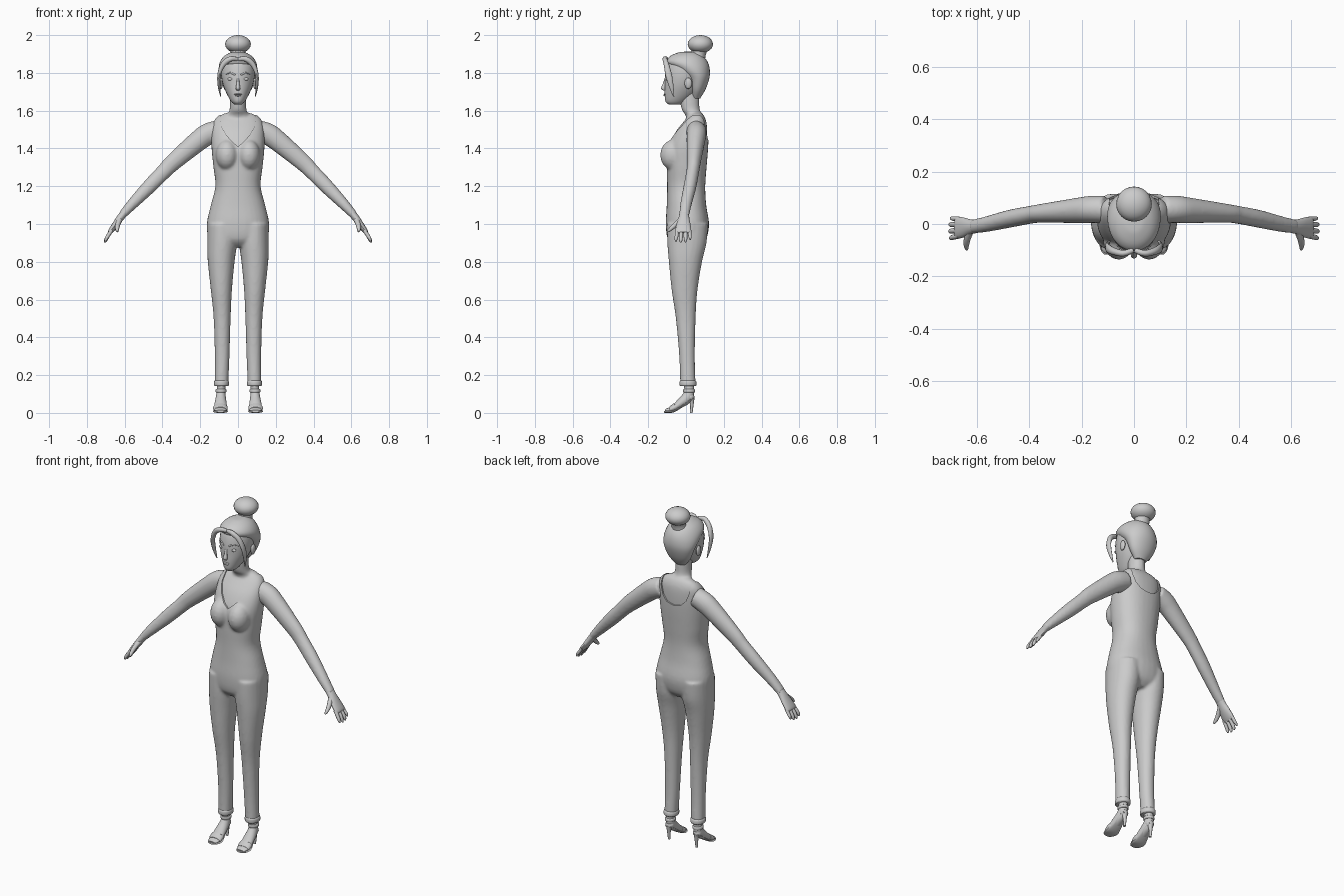
import bpy, bmesh, math
from mathutils import Vector, Matrix

grey = bpy.data.materials.new("plain grey")
grey.diffuse_color = (0.6, 0.6, 0.6, 1)
X, Y = Vector((1, 0, 0)), Vector((0, 1, 0))
SIDES = (1, -1)


def smooth_rows(rows, steps):
    """Catmull-Rom resampling of rows of numbers."""
    out = []
    for i in range(len(rows) - 1):
        quad = [rows[max(0, min(len(rows) - 1, i + k))] for k in (-1, 0, 1, 2)]
        for j in range(steps):
            t = j / steps
            out.append([0.5 * (2 * b + (c - a) * t + (2 * a - 5 * b + 4 * c - d) * t * t
                               + (3 * b - a - 3 * c + d) * t ** 3) for a, b, c, d in zip(*quad)])
    return out + [list(rows[-1])]


def loft(bm, rows, hint=None, n=20, steps=4, s=1, p=2.0):
    """Rows (x, y, z, a, b): level rings, or rings across the path with b along hint."""
    rows = smooth_rows(rows, steps)
    pts = [Vector(r[:3]) for r in rows]
    rings = []
    for i, r in enumerate(rows):
        u, v = X, Y
        if hint:
            t = (pts[min(i + 1, len(pts) - 1)] - pts[max(i - 1, 0)]).normalized()
            u = t.cross(hint).normalized()
            v = u.cross(t)
        ring = []
        for k in range(n):
            c, d = math.cos(2 * math.pi * k / n), math.sin(2 * math.pi * k / n)
            q = (pts[i] + u * r[3] * math.copysign(abs(c) ** (2 / p), c)
                 + v * r[4] * math.copysign(abs(d) ** (2 / p), d))
            ring.append(bm.verts.new((q.x * s, q.y, q.z)))
        rings.append(ring)
    for lo, hi in zip(rings, rings[1:]):
        for k in range(n):
            bm.faces.new((lo[k], lo[(k + 1) % n], hi[(k + 1) % n], hi[k]))
    bm.faces.new(rings[0])
    bm.faces.new(rings[-1])


def level(rows, grow=0.0):
    """Turn (z, centre x, front y, back y, half width) into loft rows."""
    return [(x, (f + b) / 2, z, w + grow, (b - f) / 2 + grow) for z, x, f, b, w in rows]


def ball(bm, centre, radii, seg=20):
    m = Matrix.Translation(centre) @ Matrix.Diagonal((*radii, 1))
    bmesh.ops.create_uvsphere(bm, u_segments=seg, v_segments=seg // 2, radius=1, matrix=m)


def make(name, bm, voxel=0, cutters=()):
    bmesh.ops.recalc_face_normals(bm, faces=bm.faces)
    me = bpy.data.meshes.new(name)
    bm.to_mesh(me)
    bm.free()
    me.materials.append(grey)
    ob = bpy.data.objects.new(name, me)
    bpy.context.collection.objects.link(ob)
    if voxel:
        rm = ob.modifiers.new("blend", 'REMESH')
        rm.mode, rm.voxel_size = 'VOXEL', voxel
        sm = ob.modifiers.new("soften", 'SMOOTH')
        sm.factor, sm.iterations = 0.5, 6
    for c in cutters:
        b = ob.modifiers.new("cut", 'BOOLEAN')
        b.operation, b.object, b.solver = 'DIFFERENCE', c, 'EXACT'
    bpy.ops.object.select_all(action='DESELECT')
    ob.select_set(True)
    bpy.context.view_layer.objects.active = ob
    bpy.ops.object.convert(target='MESH')
    bpy.ops.object.shade_smooth_by_angle(angle=math.radians(45))
    return ob


# Shared torso shape
torso = [(.88, 0, -.06, .07, .09), (.92, 0, -.095, .105, .15), (1.0, 0, -.105, .12, .163),
         (1.1, 0, -.1, .105, .142), (1.2, 0, -.098, .1, .118), (1.3, 0, -.1, .107, .128),
         (1.4, 0, -.098, .115, .138), (1.48, 0, -.065, .118, .138), (1.54, 0, -.02, .114, .128),
         (1.575, 0, .012, .1, .1), (1.59, 0, .025, .085, .06)]


def bust(bm, grow):
    for s in SIDES:
        ball(bm, (s * .058, -.065, 1.365), (.058 + grow, .07 + grow, .08 + grow))


# Neckline cutter: V at the front, scoop at the back
def neckline(name, half, y0, y1):
    bm = bmesh.new()
    outline = half + [(-x, z) for x, z in reversed(half) if x > 0]
    face = bm.faces.new([bm.verts.new((x, y0, z)) for x, z in outline])
    ext = bmesh.ops.extrude_face_region(bm, geom=[face])
    bmesh.ops.translate(bm, vec=(0, y1 - y0, 0),
                        verts=[v for v in ext["geom"] if isinstance(v, bmesh.types.BMVert)])
    ob = make(name, bm)
    ob.hide_render = True
    return ob


front_cut = neckline("front_neckline_cutter", [(0, 1.41), (.03, 1.435), (.065, 1.475),
                                               (.09, 1.52), (.1, 1.7)], -.3, .05)
back_cut = neckline("back_neckline_cutter", [(0, 1.44), (.045, 1.45), (.075, 1.48),
                                             (.093, 1.53), (.1, 1.7)], .045, .3)

# Jumpsuit: torso, bust and trouser legs blended together
legs = [(.15, .0875, -.03, .05, .035), (.3, .084, -.035, .046, .038), (.5, .084, -.053, .05, .044),
        (.65, .088, -.075, .06, .055), (.8, .089, -.09, .084, .07), (.9, .084, -.098, .108, .078),
        (1.0, .083, -.1, .115, .078)]
bm = bmesh.new()
loft(bm, level(torso, .002), n=32, p=2.25)
bust(bm, .002)
for s in SIDES:
    loft(bm, level(legs, .001), s=s, n=24, p=2.1)
suit = make("jumpsuit", bm, .008, (front_cut, back_cut))
for c in (front_cut, back_cut):
    bpy.data.objects.remove(c)

# Trouser hems
bm = bmesh.new()
for s in SIDES:
    loft(bm, level([(.142, .0875, -.03, .051, .036), (.148, .0875, -.034, .056, .04),
                    (.164, .0875, -.034, .055, .04), (.172, .0875, -.03, .05, .035)]), s=s)
make("trouser_hems", bm)

# Skin: upper torso, neck and arms blended together
arm = [(.11, .056, 1.495, .054, .052), (.16, .056, 1.475, .058, .052), (.21, .052, 1.44, .055, .049),
       (.34, .042, 1.33, .046, .037), (.39, .036, 1.28, .041, .034), (.47, .021, 1.198, .038, .034),
       (.56, 0, 1.105, .029, .03), (.615, -.01, 1.045, .021, .027)]
bm = bmesh.new()
loft(bm, level([r for r in torso if r[0] > 1.25], -.006), n=32, p=2.25)
bust(bm, -.006)
loft(bm, level([(1.54, 0, .0, .105, .09), (1.575, 0, -.002, .09, .062), (1.605, 0, -.022, .073, .045),
                (1.66, 0, -.032, .07, .042), (1.73, 0, -.03, .07, .042)]), n=24)
for s in SIDES:
    loft(bm, arm, Y, s=s, n=24)
make("neck_and_arms", bm, .007)

# Hands: palm, four fingers and thumb
bm = bmesh.new()
for s in SIDES:
    loft(bm, [(.605, -.009, 1.055, .02, .026), (.625, -.011, 1.03, .019, .029),
              (.65, -.013, .995, .017, .038), (.675, -.014, .962, .013, .042),
              (.681, -.014, .953, .007, .038)], Y, s=s, n=16)
    for y, drop, r in ((-.046, .006, .01), (-.024, 0, .0105), (-.002, .002, .0105), (.019, .014, .009)):
        loft(bm, [(.668, y, .968, r, r), (.688, y * 1.08, .938, r, r),
                  (.700 - drop / 3, y * 1.15, .915 + drop, r * .85, r * .85),
                  (.704 - drop / 3, y * 1.15, .902 + drop, r * .4, r * .4)], Y, s=s, n=10, steps=3)
    loft(bm, [(.625, -.025, 1.025, .014, .014), (.637, -.058, .995, .013, .013),
              (.64, -.083, .972, .01, .01), (.638, -.098, .96, .005, .005)], X, s=s, n=10, steps=3)
make("hands", bm)

# Head with nose, ears, eyes, brows and lips
bm = bmesh.new()
loft(bm, level([(1.632, 0, -.09, -.03, .018), (1.648, 0, -.108, .0, .036), (1.69, 0, -.113, .05, .06),
                (1.74, 0, -.112, .08, .08), (1.8, 0, -.11, .1, .09), (1.86, 0, -.093, .1, .084),
                (1.895, 0, -.05, .06, .05)]), n=28)
make("head", bm)
bm = bmesh.new()
loft(bm, [(0, -.106, 1.775, .006, .006), (0, -.114, 1.745, .008, .008), (0, -.12, 1.718, .012, .012),
          (0, -.114, 1.707, .008, .006)], n=12)
make("nose", bm)
bm = bmesh.new()
for s in SIDES:
    ball(bm, (s * .09, .012, 1.745), (.01, .02, .03), 14)
make("ears", bm)
bm = bmesh.new()
for s in SIDES:
    ball(bm, (s * .04, -.097, 1.767), (.016, .008, .009), 14)
make("eyes", bm)
bm = bmesh.new()
for s in SIDES:
    loft(bm, [(.015, -.109, 1.789, .004, .003), (.04, -.1, 1.8, .004, .003),
              (.065, -.082, 1.793, .002, .002)], Y, s=s, n=8)
make("eyebrows", bm)
bm = bmesh.new()
ball(bm, (0, -.112, 1.687), (.02, .007, .004), 12)
ball(bm, (0, -.112, 1.68), (.016, .007, .004), 12)
make("lips", bm)

# Hair: cap, front locks and bun
bm = bmesh.new()
loft(bm, level([(1.665, 0, .03, .075, .035), (1.71, 0, .02, .102, .07), (1.77, 0, .0, .123, .093),
                (1.815, 0, -.055, .126, .102), (1.855, 0, -.103, .116, .097),
                (1.888, 0, -.085, .092, .074), (1.908, 0, -.04, .058, .04), (1.912, 0, -.01, .03, .015)]),
     n=32)
make("hair_cap", bm)
bm = bmesh.new()
for s in SIDES:
    loft(bm, [(.004, -.1, 1.872, .01, .01), (.04, -.112, 1.874, .014, .012), (.078, -.104, 1.845, .014, .014),
              (.1, -.092, 1.79, .009, .017), (.1, -.078, 1.73, .007, .012), (.092, -.065, 1.675, .002, .003)],
         Y, s=s, n=12)
make("front_locks", bm)
bm = bmesh.new()
ball(bm, (0, .076, 1.952), (.068, .067, .048), 24)
loft(bm, [(0, .05, 1.865, .05, .05), (0, .066, 1.9, .04, .04), (0, .074, 1.93, .045, .045)], n=20)
make("hair_bun", bm)

# Feet
bm = bmesh.new()
for s in SIDES:
    loft(bm, [(.088, .012, .17, .027, .024), (.09, .017, .115, .026, .023), (.091, .005, .08, .03, .027),
              (.092, -.03, .05, .024, .032), (.093, -.07, .022, .015, .035),
              (.093, -.1, .014, .01, .03), (.093, -.111, .011, .005, .02)], X, s=s, n=18)
make("feet", bm)

# High-heeled shoes: sole, heel, heel cup and straps
bm = bmesh.new()
for s in SIDES:
    loft(bm, [(.09, .04, .078, .005, .018), (.091, .012, .064, .006, .024), (.092, -.03, .03, .006, .03),
              (.093, -.068, .008, .006, .039), (.093, -.1, .006, .006, .034),
              (.093, -.116, .006, .005, .02)], X, s=s, n=16)
    loft(bm, [(.09, .026, .082, .02, .02), (.09, .031, .05, .011, .01), (.09, .028, 0, .007, .007)],
         n=12, s=s)
    ball(bm, (s * .09, .022, .083), (.025, .023, .022), 16)
    loft(bm, level([(.108, .09, -.013, .046, .026), (.112, .09, -.015, .048, .029),
                    (.122, .09, -.015, .047, .029), (.126, .09, -.013, .044, .026)]), s=s, steps=2)
    loft(bm, [(.093, -.052, .034, .02, .036), (.093, -.058, .03, .021, .038),
              (.093, -.08, .019, .016, .038), (.093, -.086, .017, .013, .034)], X, s=s, steps=2)
make("high_heels", bm)
